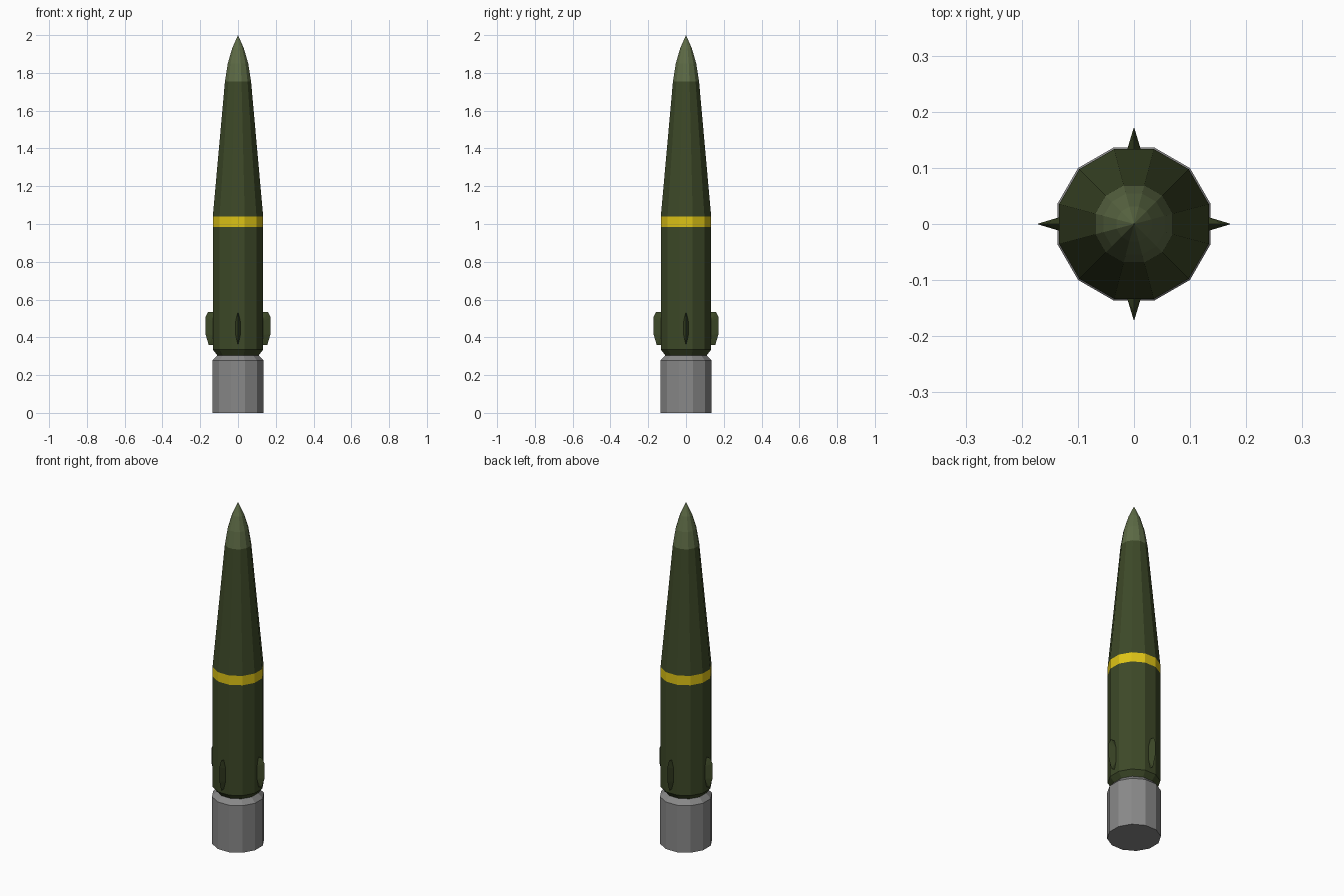
import bpy, bmesh, math
from mathutils import Matrix

if "Cube" in bpy.data.objects:
    bpy.data.objects.remove(bpy.data.objects["Cube"])

SIDES = 12


def material(name, col):
    m = bpy.data.materials.new(name)
    m.diffuse_color = (*col, 1)
    m.use_nodes = True
    m.node_tree.nodes["Principled BSDF"].inputs["Base Color"].default_value = m.diffuse_color
    return m


green = material("dark olive green", (0.047, 0.066, 0.021))
nose_green = material("light olive green", (0.11, 0.146, 0.06))
yellow = material("band yellow", (0.73, 0.55, 0.008))
grey = material("casing grey", (0.25, 0.25, 0.25))


def finish(name, bm, mats):
    bmesh.ops.recalc_face_normals(bm, faces=bm.faces[:])
    me = bpy.data.meshes.new(name)
    bm.to_mesh(me)
    bm.free()
    for m in mats:
        me.materials.append(m)
    ob = bpy.data.objects.new(name, me)
    bpy.context.collection.objects.link(ob)
    return ob


def lathe(name, profile, mats, rule=lambda z: 0):
    """Faceted solid of revolution; rule picks a material from face height."""
    bm = bmesh.new()
    rings = []
    for r, z in profile:
        if r == 0:
            rings.append([bm.verts.new((0, 0, z))] * SIDES)
            continue
        angles = [math.radians(15 + 360 / SIDES * i) for i in range(SIDES)]
        rings.append([bm.verts.new((r * math.cos(a), r * math.sin(a), z)) for a in angles])
    for lo, hi in zip(rings, rings[1:]):
        for i in range(SIDES):
            j = (i + 1) % SIDES
            top = [hi[j], hi[i]] if hi[i] != hi[j] else [hi[i]]
            f = bm.faces.new([lo[i], lo[j]] + top)
            f.material_index = rule(f.calc_center_median().z)
    bm.faces.new(rings[0][::-1])
    if profile[-1][0] > 0:
        bm.faces.new(rings[-1])
    return finish(name, bm, mats)


# Metal casing at the base
lathe("casing", [(0.141, 0), (0.141, 0.277), (0.113, 0.306)], [grey])

# Shell body with painted band and lighter nose
lathe("shell_body",
      [(0.113, 0.304), (0.138, 0.335), (0.138, 0.985), (0.138, 1.04),
       (0.0715, 1.755), (0.056, 1.85), (0.032, 1.93), (0, 2.0)],
      [green, yellow, nose_green],
      lambda z: 1 if 0.985 < z < 1.04 else 2 if z > 1.755 else 0)

# Four small wedge fins
FIN = [(0.13, 0, 0.36), (0.155, 0, 0.36), (0.173, 0, 0.42), (0.173, 0, 0.505),
       (0.158, 0, 0.535), (0.13, 0, 0.535)]
FIN += [(0.13, s * 0.013, z) for s in (-1, 1) for z in (0.41, 0.485)]
for k in range(4):
    bm = bmesh.new()
    for p in FIN:
        bm.verts.new(p)
    bmesh.ops.convex_hull(bm, input=bm.verts[:])
    bmesh.ops.rotate(bm, verts=bm.verts[:], cent=(0, 0, 0),
                     matrix=Matrix.Rotation(k * math.pi / 2, 3, 'Z'))
    finish(f"fin_{k + 1}", bm, [green])
